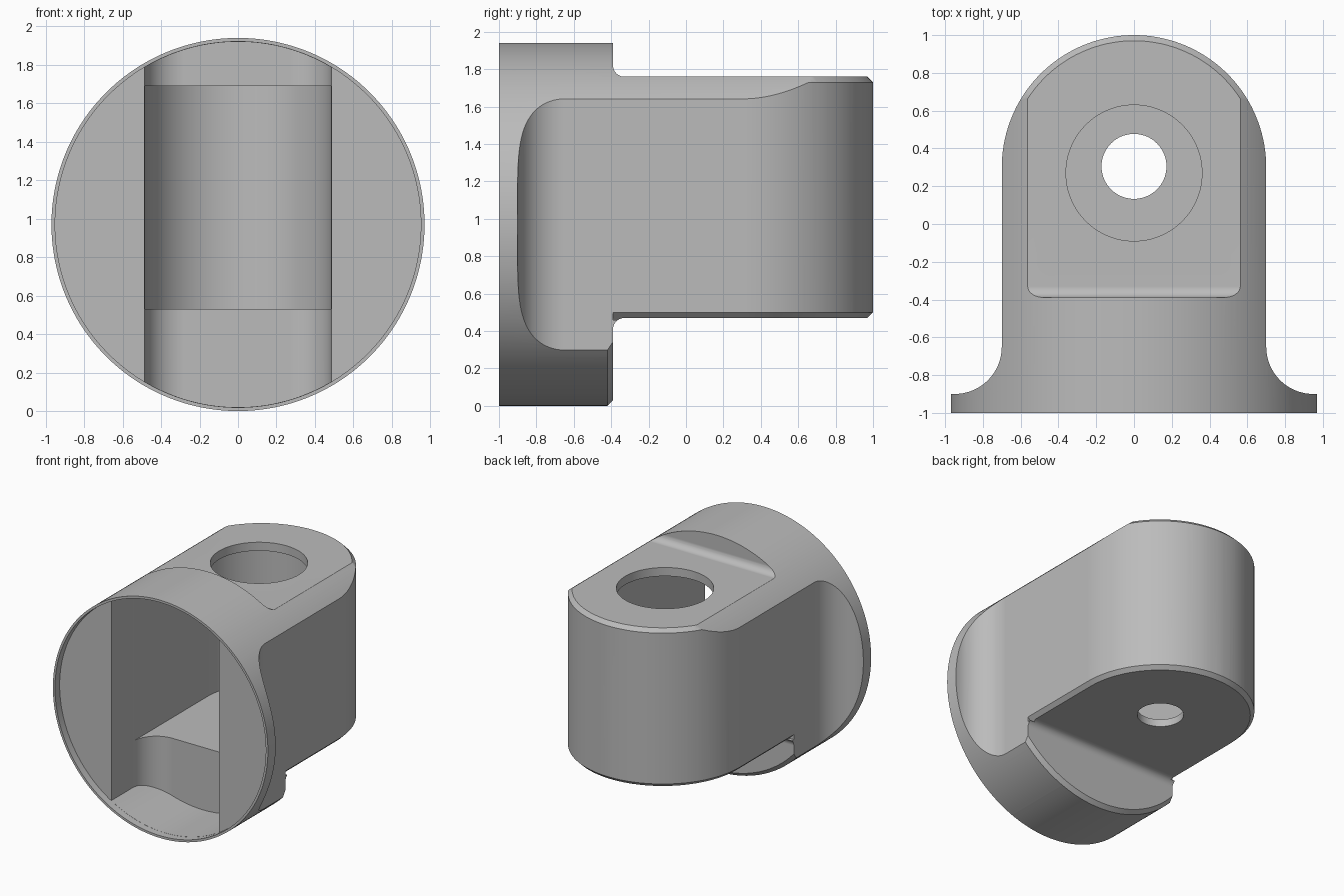
import bpy
import bmesh
from math import sin, cos, pi, radians
from mathutils import Vector

cube = bpy.data.objects.get("Cube")
if cube:
    bpy.data.objects.remove(cube, do_unlink=True)

R = 0.97            # flange radius, also the height of its axis
HALF = 0.7          # half width of the rounded body
END_Y = 0.3         # centre of the rounded end
STEP_Y = -0.39      # where the flat faces begin
LOW, HIGH = 0.47, 1.76

grey = bpy.data.materials.new("satin grey")
grey.use_nodes = True
grey.diffuse_color = (0.5, 0.5, 0.5, 1)
grey.node_tree.nodes["Principled BSDF"].inputs["Base Color"].default_value = (0.5, 0.5, 0.5, 1)


def arc(cx, cy, r, start, end, n=24):
    angles = [radians(start + (end - start) * i / n) for i in range(n + 1)]
    return [(cx + r * cos(a), cy + r * sin(a)) for a in angles]


def loft(name, rings):
    """Solid through matching rings of points, capped at both ends."""
    bm = bmesh.new()
    loops = [[bm.verts.new(p) for p in ring] for ring in rings]
    for a, b in zip(loops, loops[1:]):
        for i in range(len(a)):
            j = (i + 1) % len(a)
            bm.faces.new((a[i], a[j], b[j], b[i]))
    bm.faces.new(loops[0])
    bm.faces.new(loops[-1])
    bmesh.ops.recalc_face_normals(bm, faces=bm.faces)
    mesh = bpy.data.meshes.new(name)
    bm.to_mesh(mesh)
    bm.free()
    mesh.materials.append(grey)
    obj = bpy.data.objects.new(name, mesh)
    bpy.context.collection.objects.link(obj)
    return obj


def prism(name, pts, axis, lo, hi):
    place = {"x": lambda p, t: (t, p[0], p[1]),
             "y": lambda p, t: (p[0], t, p[1]),
             "z": lambda p, t: (p[0], p[1], t)}[axis]
    return loft(name, [[place(p, t) for p in pts] for t in (lo, hi)])


def cylinder(name, axis, cx, cy, r, lo, hi, n=128):
    return prism(name, arc(cx, cy, r, 0, 360, n)[:-1], axis, lo, hi)


def combine(obj, tool, operation="DIFFERENCE"):
    mod = obj.modifiers.new("cut", "BOOLEAN")
    mod.operation, mod.solver, mod.object = operation, "EXACT", tool
    bpy.context.view_layer.objects.active = obj
    bpy.ops.object.modifier_apply(modifier=mod.name)
    bpy.data.objects.remove(tool, do_unlink=True)


def chamfer_tool(name, path, along):
    """Triangle swept on a path of (point, outward direction) pairs."""
    section = [(-0.04, -0.01), (0.02, -0.01), (0.02, 0.05)]
    return loft(name, [[p + out * o + along * h for o, h in section] for p, out in path])


# Outer body: round bar trimmed by the plan outline
half_outline = [(1.2, -1.2), (1.2, -0.9)] + arc(0.95, -0.65, 0.25, -90, -180)
outline = half_outline + arc(0, END_Y, HALF, 0, 180, 72)
outline += [(-x, y) for x, y in reversed(half_outline)]
body = cylinder("clevis_body", "y", 0, R, R, -1, 1.1, 192)
combine(body, prism("plan_outline", outline, "z", -0.2, 2.2), "INTERSECT")

# Flat top and bottom faces, each with a filleted step
f = 0.06
for z, s in ((HIGH, 1), (LOW, -1)):
    step = [(STEP_Y, z + s)] + arc(STEP_Y + f, z + s * f, f, 180, 180 + s * 90, 10)
    step += [(1.3, z), (1.3, z + s)]
    combine(body, prism("step_cutter", step, "x", -1.3, 1.3))

# Chamfers round the body rim, top and bottom
rim = [(Vector((HALF, STEP_Y, 0)), Vector((1, 0, 0)))]
for x, y in arc(0, 0, 1, 0, 180, 72):
    out = Vector((x, y, 0))
    rim.append((out * HALF + Vector((0, END_Y, 0)), out))
rim.append((Vector((-HALF, STEP_Y, 0)), Vector((-1, 0, 0))))
for z, s in ((HIGH, -1), (LOW, 1)):
    path = [(p + Vector((0, 0, z)), out) for p, out in rim]
    combine(body, chamfer_tool("rim_chamfer", path, Vector((0, 0, s))))

# Chamfer on the lower lip of the flange
lip = []
for x, z in arc(0, 0, 1, 215, 325, 64):
    out = Vector((x, 0, z))
    lip.append((out * R + Vector((0, STEP_Y, R)), out))
combine(body, chamfer_tool("lip_chamfer", lip, Vector((0, -1, 0))))

# Shallow round recess in the front face
combine(body, cylinder("recess", "y", 0, R, 0.951, -1.2, -0.94, 192))

# Tall shallow pocket with rounded rear corners
w, back, c = 0.485, -0.45, 0.21
plan = [(w, -1.2)] + arc(w - c, back - c, c, 0, 90) + arc(c - w, back - c, c, 90, 180) + [(-w, -1.2)]
pocket = cylinder("front_pocket", "y", 0, R, 0.95, -1.1, -0.4, 192)
combine(pocket, prism("pocket_plan", plan, "z", -0.2, 2.2), "INTERSECT")
combine(body, pocket)

# Deep pocket with a round end
w = 0.484
plan = [(w, -0.8)] + arc(0, END_Y, w, 0, 180, 64) + [(-w, -0.8)]
combine(body, prism("deep_pocket", plan, "z", 0.53, 1.69))

# Wide top hole and small bottom hole
combine(body, cylinder("top_hole", "z", 0, 0.27, 0.36, 1.6, 2.0, 96))
combine(body, cylinder("bottom_hole", "z", 0, 0.305, 0.172, 0.3, 0.6, 72))

# Smooth curved walls, crisp edges
bpy.ops.object.select_all(action="DESELECT")
body.select_set(True)
bpy.context.view_layer.objects.active = body
bpy.ops.object.shade_smooth_by_angle(angle=radians(25))
weighted = body.modifiers.new("weighted normals", "WEIGHTED_NORMAL")
weighted.keep_sharp = True
